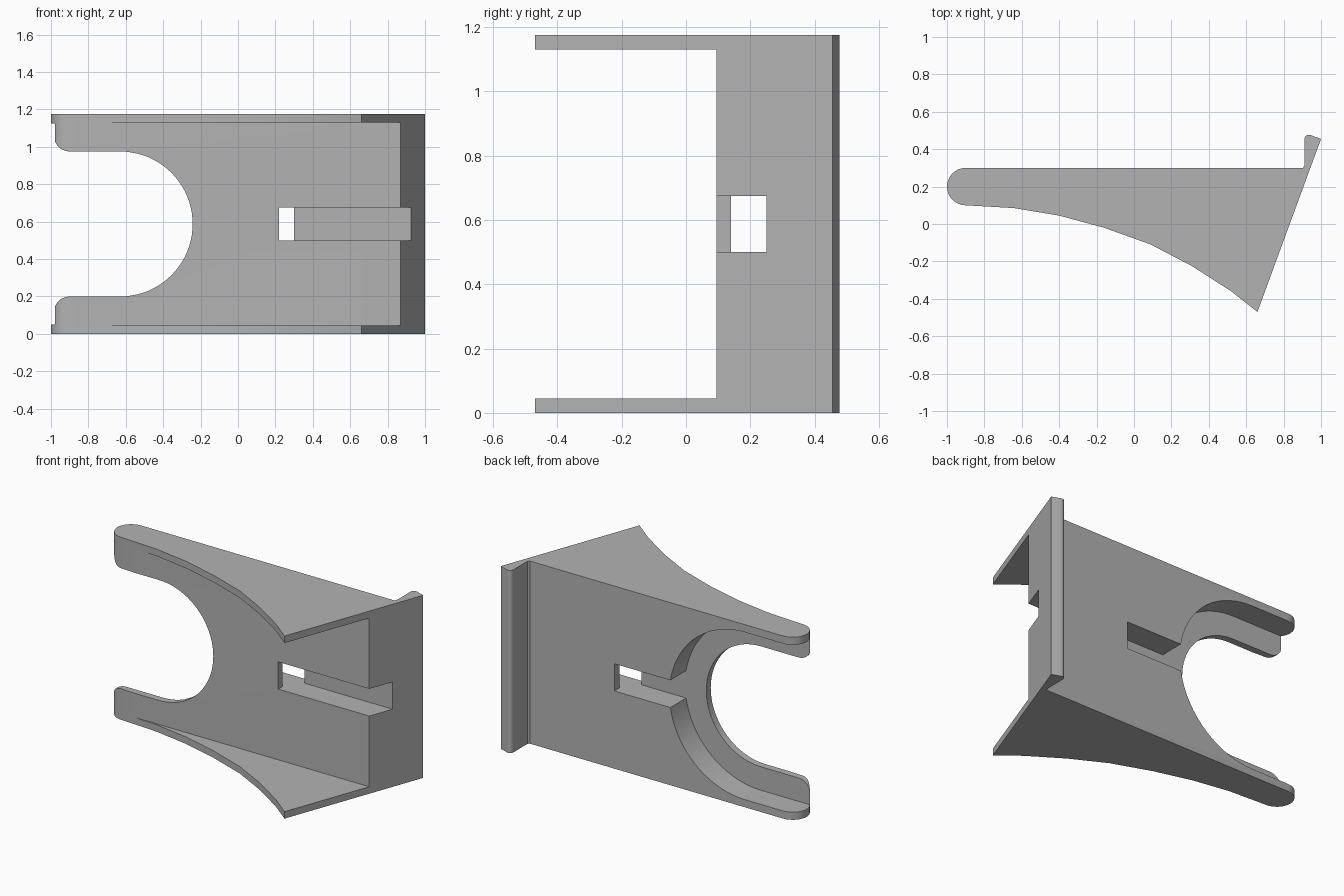
import bpy
import bmesh
from math import sin, cos, radians
from mathutils import Vector

if "Cube" in bpy.data.objects:
    bpy.data.objects.remove(bpy.data.objects["Cube"], do_unlink=True)

HEIGHT = 1.175
MID = HEIGHT / 2
PLATE_FRONT, PLATE_STEP, PLATE_BACK = 0.095, 0.14, 0.30

grey = bpy.data.materials.new("plain grey")
grey.use_nodes = True
colour = (0.45, 0.45, 0.45, 1)
grey.diffuse_color = colour
grey.node_tree.nodes["Principled BSDF"].inputs["Base Color"].default_value = colour


def arc(cx, cy, r, start, end, steps):
    """Points on an arc, angles in degrees."""
    angles = [radians(start + (end - start) * i / steps) for i in range(steps + 1)]
    return [(cx + r * cos(a), cy + r * sin(a)) for a in angles]


def prism(name, points, axis, low, high):
    """Extrude a closed outline along z (outline in x, y) or y (outline in x, z)."""
    bm = bmesh.new()
    place = (lambda u, v: (u, v, low)) if axis == "z" else (lambda u, v: (u, low, v))
    face = bm.faces.new([bm.verts.new(place(u, v)) for u, v in points])
    out = bmesh.ops.extrude_face_region(bm, geom=[face])
    move = Vector((0, 0, high - low)) if axis == "z" else Vector((0, high - low, 0))
    bmesh.ops.translate(bm, vec=move, verts=[g for g in out["geom"] if isinstance(g, bmesh.types.BMVert)])
    bmesh.ops.recalc_face_normals(bm, faces=bm.faces)
    mesh = bpy.data.meshes.new(name)
    bm.to_mesh(mesh)
    bm.free()
    ob = bpy.data.objects.new(name, mesh)
    bpy.context.collection.objects.link(ob)
    return ob


def rect(a, b, c, d):
    return [(a, c), (b, c), (b, d), (a, d)]


# Full-height bracket outline: round tip, curved flange edge, slanted end, hook
tip = arc(-0.9, 0.2, 0.1, 90, 270, 16)
flange_curve = [(-0.64, 0.085), (-0.4, 0.045), (-0.16, -0.02), (0.09, -0.11),
                (0.31, -0.225), (0.52, -0.36), (0.66, -0.47)]
hook = [(1, 0.455)] + arc(0.935, 0.453, 0.024, 70, 180, 6) + [(0.911, 0.31), (0.902, 0.3)]
bracket = prism("bracket", tip + flange_curve + hook, "z", 0, HEIGHT)
bracket.data.materials.append(grey)

# U opening with rounded arm tips
R, CX = 0.3875, -0.63
fillet = 0.085
upper_tip = arc(-0.9, MID + R + fillet, fillet, 180, 270, 6)
lower_tip = arc(-0.9, MID - R - fillet, fillet, 90, 180, 6)
u_opening = ([(-1.2, MID + R + fillet)] + upper_tip + arc(CX, MID, R, 90, -90, 40)
             + lower_tip + [(-1.2, MID - R - fillet)])

# Wider U recess in the back of the plate
RW = 0.5385
u_recess = [(-1.2, MID + RW)] + arc(CX, MID, RW, 90, -90, 40) + [(-1.2, MID - RW)]

slot = (MID - 0.0875, MID + 0.0875)
cutters = [
    prism("flange_gap_cutter", rect(-1.2, 1.2, -1, PLATE_FRONT), "z", 0.045, HEIGHT - 0.045),
    prism("u_opening_cutter", u_opening, "y", PLATE_FRONT - 0.05, 0.5),
    prism("u_recess_cutter", u_recess, "y", PLATE_STEP, 0.5),
    prism("back_slot_cutter", rect(-0.5, 0.3, *slot), "y", PLATE_STEP, 0.5),
    prism("front_groove_cutter", rect(0.22, 1.2, *slot), "y", -0.8, 0.25),
]
bpy.context.view_layer.objects.active = bracket
bracket.select_set(True)
for cutter in cutters:
    mod = bracket.modifiers.new(cutter.name, "BOOLEAN")
    mod.operation = "DIFFERENCE"
    mod.solver = "EXACT"
    mod.object = cutter
    bpy.ops.object.modifier_apply(modifier=mod.name)
    bpy.data.objects.remove(cutter, do_unlink=True)

bpy.ops.object.shade_smooth_by_angle(angle=radians(30))
